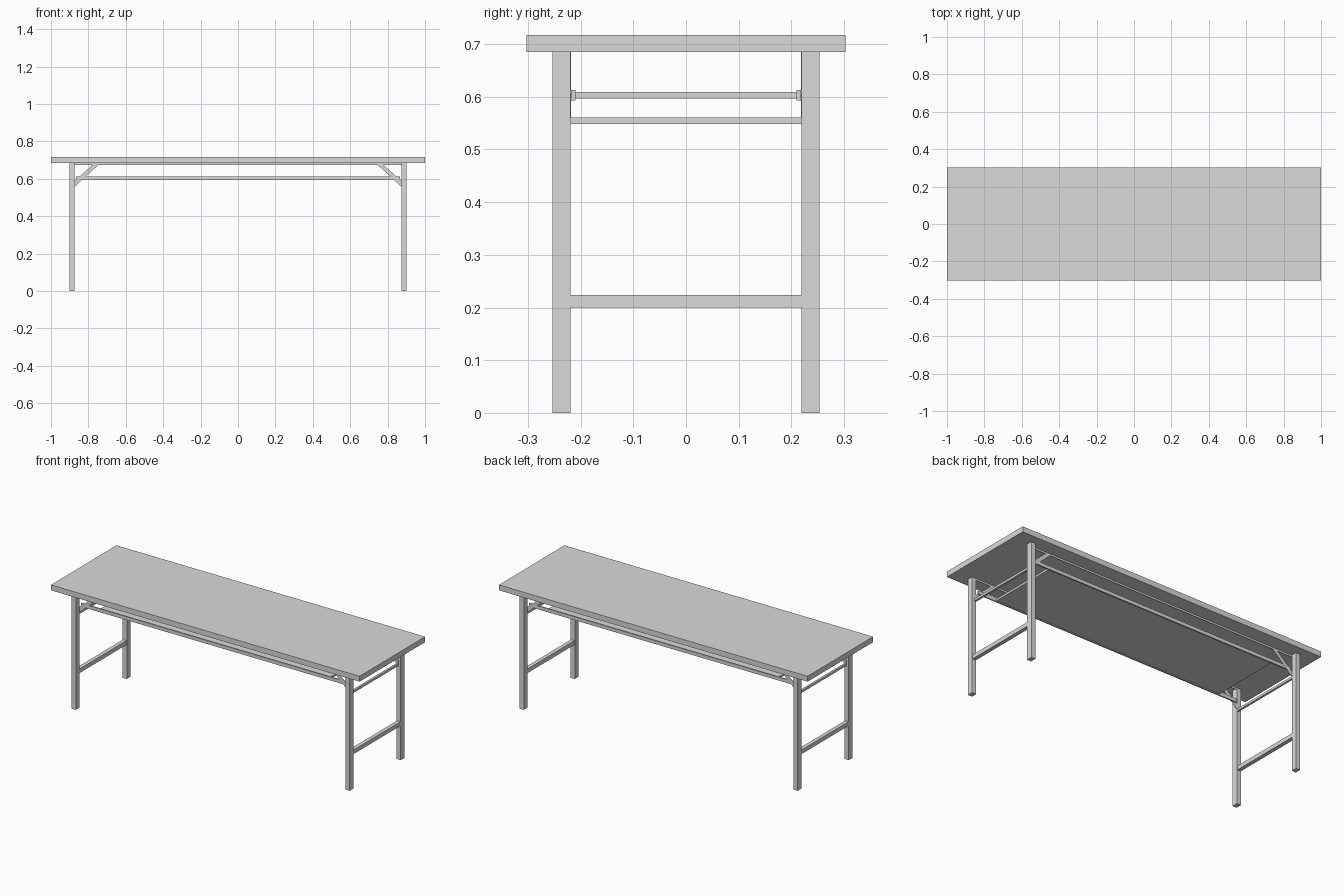
import bpy
import bmesh
from mathutils import Vector

cube = bpy.data.objects.get("Cube")
if cube:
    bpy.data.objects.remove(cube, do_unlink=True)

grey = bpy.data.materials.new("plain_grey")
grey.use_nodes = True
colour = (0.7, 0.7, 0.7, 1)
grey.diffuse_color = colour
grey.node_tree.nodes["Principled BSDF"].inputs["Base Color"].default_value = colour


def add_mesh(name, bm):
    bmesh.ops.recalc_face_normals(bm, faces=bm.faces)
    mesh = bpy.data.meshes.new(name)
    bm.to_mesh(mesh)
    bm.free()
    mesh.materials.append(grey)
    obj = bpy.data.objects.new(name, mesh)
    bpy.context.collection.objects.link(obj)
    return obj


def box(name, low, high):
    """Box between two opposite corners."""
    low, high = Vector(low), Vector(high)
    bm = bmesh.new()
    bmesh.ops.create_cube(bm, size=1)
    bmesh.ops.scale(bm, vec=high - low, verts=bm.verts)
    bmesh.ops.translate(bm, vec=(low + high) / 2, verts=bm.verts)
    return add_mesh(name, bm)


def plate(name, outline, y, thickness):
    """Flat plate with an x-z outline, extruded along y."""
    bm = bmesh.new()
    face = bm.faces.new([bm.verts.new((x, y, z)) for x, z in outline])
    ext = bmesh.ops.extrude_face_region(bm, geom=[face])
    moved = [v for v in ext["geom"] if isinstance(v, bmesh.types.BMVert)]
    bmesh.ops.translate(bm, vec=(0, thickness, 0), verts=moved)
    return add_mesh(name, bm)


def mirror(obj, x=False, y=False):
    mod = obj.modifiers.new("mirror", 'MIRROR')
    mod.use_axis = (x, y, False)
    mod.use_mirror_merge = False


# Table top
box("table_top", (-1, -0.303, 0.685), (1, 0.303, 0.717))

# Four legs
legs = box("legs", (0.874, 0.219, 0), (0.901, 0.253, 0.685))
mirror(legs, x=True, y=True)

# Thin strips under the top, running between the legs
top_strips = box("top_strips", (-0.875, 0.2185, 0.674), (0.875, 0.2195, 0.685))
mirror(top_strips, y=True)

# Shelf panel held between two long rails
box("shelf", (-0.746, -0.21, 0.597), (0.746, 0.21, 0.609))
long_rails = box("long_rails", (-0.865, 0.21, 0.593), (0.865, 0.218, 0.613))
mirror(long_rails, y=True)

# Thin diagonal braces
outline = [(0.885, 0.547), (0.885, 0.58), (0.765, 0.685), (0.735, 0.685)]
braces = plate("braces", outline, 0.2185, 0.001)
mirror(braces, x=True, y=True)

# Bars across each end
lower_bars = box("lower_cross_bars", (0.876, -0.219, 0.2), (0.899, 0.219, 0.224))
upper_bars = box("upper_cross_bars", (0.874, -0.219, 0.548), (0.886, 0.219, 0.561))
for bar in (lower_bars, upper_bars):
    mirror(bar, x=True)
